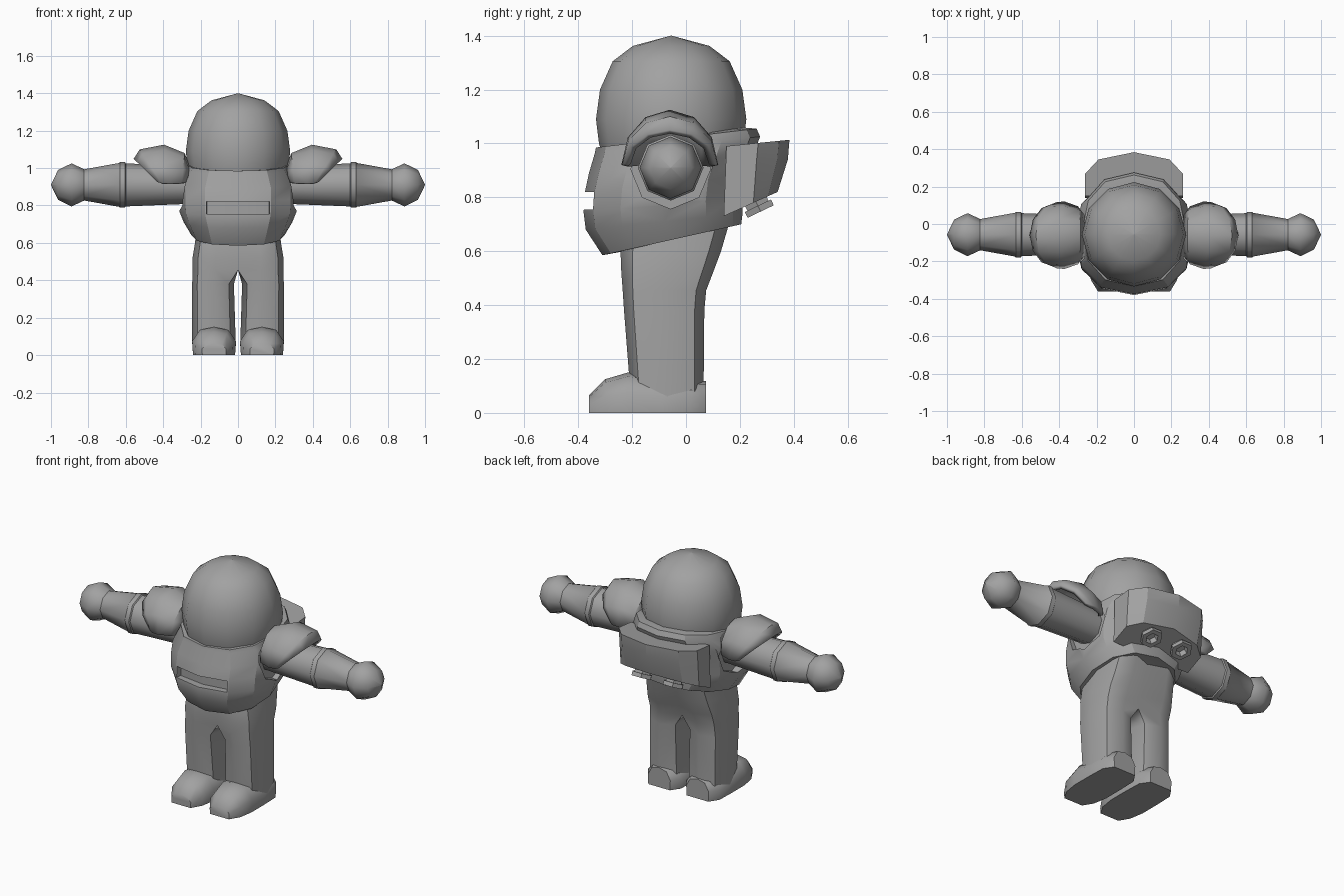
import bpy, bmesh, math
from mathutils import Vector

cube = bpy.data.objects.get("Cube")
if cube:
    bpy.data.objects.remove(cube, do_unlink=True)

GREY = (0.36, 0.36, 0.36, 1)
mat = bpy.data.materials.new("suit grey")
mat.use_nodes = True
mat.diffuse_color = GREY
mat.node_tree.nodes["Principled BSDF"].inputs["Base Color"].default_value = GREY


def loft(name, rings, closed=True, caps=True, angle=35, drop=None):
    """Skin a list of equal-length point rings."""
    bm = bmesh.new()
    rows = [[bm.verts.new(p) for p in r] for r in rings]
    n = len(rows[0])
    for a, b in zip(rows, rows[1:]):
        for i in range(n if closed else n - 1):
            j = (i + 1) % n
            bm.faces.new((a[i], a[j], b[j], b[i]))
    if caps:
        bm.faces.new(rows[0])
        bm.faces.new(rows[-1])
    bmesh.ops.remove_doubles(bm, verts=bm.verts, dist=0.0005)
    bmesh.ops.recalc_face_normals(bm, faces=bm.faces)
    if drop:
        bmesh.ops.delete(bm, geom=[f for f in bm.faces if drop(f)], context="FACES")
    me = bpy.data.meshes.new(name)
    bm.to_mesh(me)
    bm.free()
    me.materials.append(mat)
    ob = bpy.data.objects.new(name, me)
    bpy.context.collection.objects.link(ob)
    smooth(ob, angle)
    return ob


def smooth(ob, angle):
    bpy.ops.object.select_all(action="DESELECT")
    ob.select_set(True)
    bpy.context.view_layer.objects.active = ob
    bpy.ops.object.shade_smooth_by_angle(angle=math.radians(angle))


def mirror(ob):
    m = ob.modifiers.new("mirror", "MIRROR")
    m.use_clip = True
    return ob


def cut(ob, cutter):
    m = ob.modifiers.new("cut", "BOOLEAN")
    m.operation, m.solver, m.object = "DIFFERENCE", "EXACT", cutter
    bpy.context.view_layer.objects.active = ob
    bpy.ops.object.modifier_apply(modifier=m.name)
    bpy.data.objects.remove(cutter, do_unlink=True)


def power(v, e):
    return math.copysign(abs(v) ** e, v)


def circle(n, start=0.0):
    return [(math.cos(start + math.tau * i / n), math.sin(start + math.tau * i / n)) for i in range(n)]


def lathe(name, profile, centre, axis, n, angle=35):
    """Turn (distance, radius) pairs around an axis."""
    d = Vector(axis).normalized()
    u = Vector((0, 0, 1)) if abs(d.z) < 0.5 else Vector((1, 0, 0))
    u = (u - d * u.dot(d)).normalized()
    v = d.cross(u)
    c0 = Vector(centre)
    rings = [[c0 + d * t + (u * c + v * s) * r for c, s in circle(n)] for t, r in profile]
    return loft(name, rings, angle=angle)


# helmet
lathe("helmet", [(0.9, 0.24), (1.0, 0.268), (1.09, 0.279), (1.2, 0.264), (1.305, 0.217),
                 (1.362, 0.142), (1.4, 0.001)], (0, -0.055, 0), (0, 0, 1), 12, 50)

# torso shell: half width, front y, front z, back y, back z
TORSO = [(0.20, -0.23, 0.60, 0.12, 0.70), (0.25, -0.31, 0.585, 0.205, 0.70),
         (0.29, -0.372, 0.68, 0.21, 0.74), (0.315, -0.38, 0.745, 0.21, 0.80),
         (0.318, -0.375, 0.82, 0.22, 0.88), (0.318, -0.36, 0.89, 0.25, 0.96),
         (0.285, -0.338, 0.965, 0.275, 1.025), (0.277, -0.334, 0.985, 0.262, 1.055),
         (0.24, -0.28, 0.985, 0.20, 1.06)]
rings = []
for w, yf, zf, yb, zb in TORSO:
    ring = []
    for c, s in circle(12):
        t = (power(s, 0.9) + 1) / 2
        ring.append((w * power(c, 0.85), yf + (yb - yf) * t, zf + (zb - zf) * t))
    rings.append(ring)
torso = loft("torso", rings, angle=30)

# chest slot and arm holes
plan = [(-0.18, -0.46), (0.18, -0.46), (0.165, -0.31), (0, -0.335), (-0.165, -0.31)]
cut(torso, loft("slot_cutter", [[(x, y, z) for x, y in plan] for z in (0.755, 0.82)]))
for side in (1, -1):
    cut(torso, lathe("arm_hole_cutter", [(0.265, 0.148), (0.5, 0.148)],
                     (0, -0.057, 0.905), (side, 0, 0), 8))
smooth(torso, 30)

# arms with cuff, and rounded hands
mirror(lathe("arm", [(0.23, 0.10), (0.6, 0.115), (0.605, 0.122), (0.632, 0.122),
                     (0.636, 0.117), (0.825, 0.083)], (0, -0.057, 0.91), (1, 0, 0), 8, 46))
mirror(lathe("hand", [(0.80, 0.07), (0.825, 0.085), (0.89, 0.115), (0.962, 0.08), (1.0, 0.001)],
             (0, -0.057, 0.91), (1, 0, 0), 8, 60))

# shoulder pads: middle x, end x, half depth, top z, end z
PAD = [(0.558, 0.43, 0.168, 1.05, 0.925), (0.525, 0.41, 0.178, 1.10, 0.92),
       (0.395, 0.37, 0.18, 1.125, 0.92), (0.285, 0.30, 0.155, 1.08, 0.92),
       (0.25, 0.28, 0.13, 0.99, 0.92)]
rows = []
for xm, xe, h, zt, ze in PAD:
    row = []
    for i in range(7):
        a = math.radians(-90 + 30 * i)
        k = math.cos(a)
        row.append((xe + (xm - xe) * k, -0.06 + h * math.sin(a), ze + (zt - ze) * k))
    rows.append(row)
pad = mirror(loft("shoulder_pad", rows, closed=False, caps=False, angle=40))
if sum(f.normal.z * f.area for f in pad.data.polygons) < 0:
    pad.data.flip_normals()
solid = pad.modifiers.new("thickness", "SOLIDIFY")
solid.thickness, solid.offset = 0.025, -1

# legs joined at the pelvis: z, inner x, outer x, front y, back y
LEGS = [(0.06, 0.012, 0.245, -0.205, 0.065), (0.38, 0.022, 0.245, -0.23, 0.068),
        (0.455, 0.0, 0.243, -0.235, 0.075), (0.52, 0.0, 0.243, -0.24, 0.10),
        (0.60, 0.0, 0.23, -0.243, 0.13), (0.72, 0.0, 0.215, -0.22, 0.165)]
rings = []
for z, xi, xo, yf, yb in LEGS:
    cx, rx, cy, ry = (xi + xo) / 2, (xo - xi) / 2, (yf + yb) / 2, (yb - yf) / 2
    ring = []
    for c, s in circle(8):
        x = cx + rx * power(c, 0.8)
        if xi == 0 and c < -0.1:
            x = 0
        ring.append((x, cy + ry * power(s, 0.8), z))
    rings.append(ring)
mirror(loft("legs", rings, angle=50, drop=lambda f: all(v.co.x < 0.001 for v in f.verts)))

# boots: y, half width, height
BOOT = [(-0.36, 0.065, 0.065), (-0.30, 0.102, 0.125), (-0.215, 0.117, 0.15),
        (-0.09, 0.117, 0.128), (0.02, 0.113, 0.12), (0.074, 0.075, 0.118)]
SECTION = [(-0.96, 0), (-1, 0.5), (-0.65, 0.9), (0, 1), (0.65, 0.9), (1, 0.5), (0.96, 0)]
mirror(loft("boot", [[(0.128 + w * u, y, h * v) for u, v in SECTION] for y, w, h in BOOT], angle=50))

# backpack: x, upper back y, lower back y
PACK = [(-0.262, 0.268, 0.25), (-0.19, 0.345, 0.305), (0, 0.384, 0.34),
        (0.19, 0.345, 0.305), (0.262, 0.268, 0.25)]
rings = []
for x, yu, yl in PACK:
    zl = 0.73 + (yl - 0.14) * 0.45
    rings.append([(x, 0.15, 0.99), (x, yu, 0.975 + yu * 0.1), (x, yu - 0.006, 0.94),
                  (x, yl, zl), (x, 0.14, 0.73)])
loft("backpack", rings, angle=20)

# thruster nozzles with hollow centres
mirror(lathe("nozzle", [(-0.07, 0.05), (-0.012, 0.05), (-0.012, 0.062), (0.012, 0.062),
                        (0.012, 0.036), (-0.02, 0.03)],
             (0.105, 0.272, 0.758), (0, 0.43, -0.9), 6, 20))
